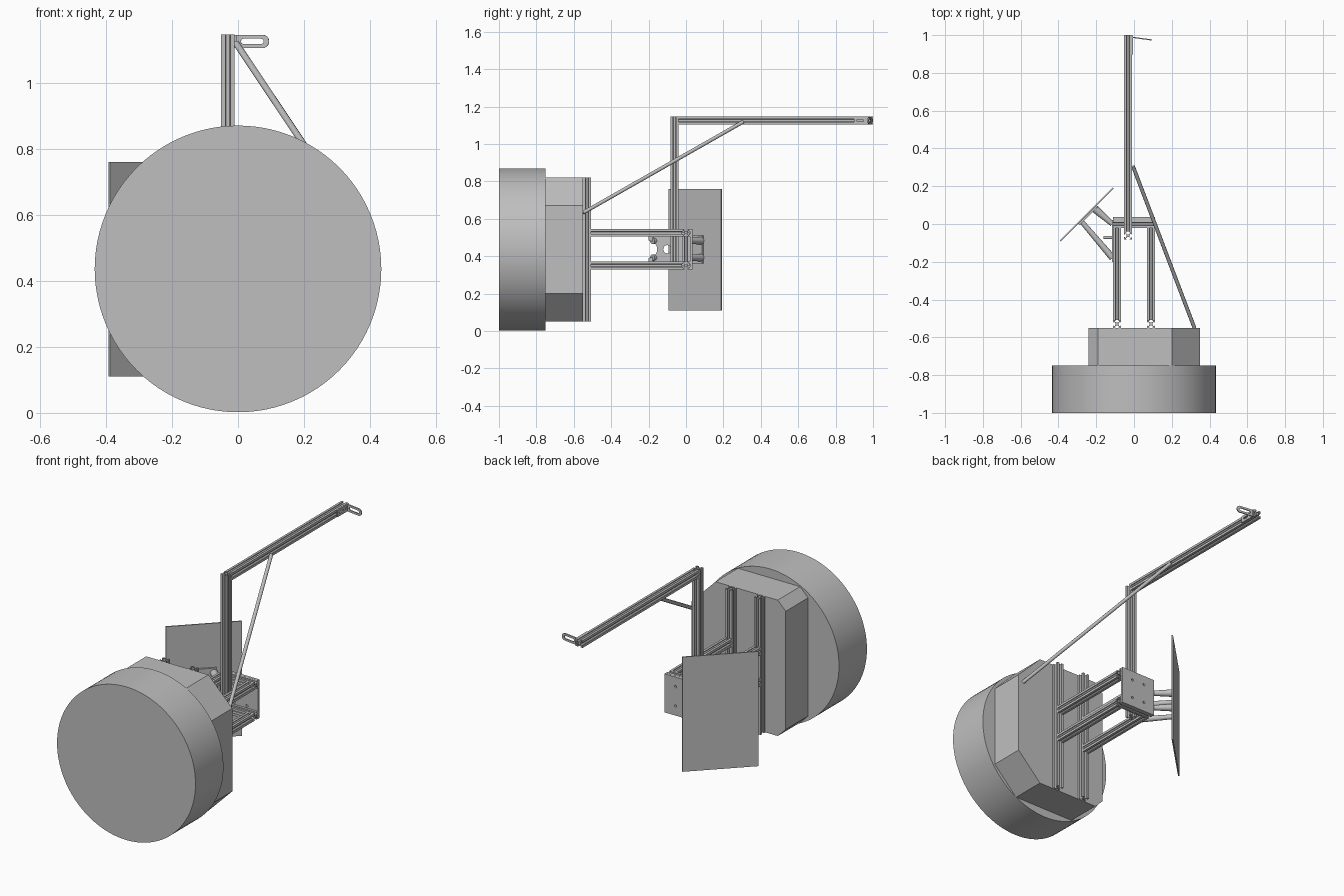
import bpy, math
from mathutils import Matrix, Vector

if "Cube" in bpy.data.objects:
    bpy.data.objects.remove(bpy.data.objects["Cube"], do_unlink=True)

grey = bpy.data.materials.new("plain_grey")
grey.use_nodes = True
grey.diffuse_color = (0.52, 0.52, 0.52, 1)
grey.node_tree.nodes["Principled BSDF"].inputs["Base Color"].default_value = (0.52, 0.52, 0.52, 1)

X, Y, Z = Vector((1, 0, 0)), Vector((0, 1, 0)), Vector((0, 0, 1))


def prism(name, loops, depth, origin, u, v):
    """Flat outline with optional hole loops, thickened evenly about origin."""
    curve = bpy.data.curves.new(name + "_outline", "CURVE")
    curve.dimensions = "2D"
    curve.fill_mode = "BOTH"
    curve.extrude = depth / 2
    for loop in loops:
        spline = curve.splines.new("POLY")
        spline.points.add(len(loop) - 1)
        for point, (a, b) in zip(spline.points, loop):
            point.co = (a, b, 0, 1)
        spline.use_cyclic_u = True
    temp = bpy.data.objects.new(name + "_temp", curve)
    bpy.context.collection.objects.link(temp)
    graph = bpy.context.evaluated_depsgraph_get()
    mesh = bpy.data.meshes.new_from_object(temp.evaluated_get(graph))
    bpy.data.objects.remove(temp, do_unlink=True)
    mesh.name = name
    mesh.materials.clear()
    mesh.materials.append(grey)
    mesh.shade_flat()
    obj = bpy.data.objects.new(name, mesh)
    bpy.context.collection.objects.link(obj)
    u, v = u.normalized(), v.normalized()
    frame = Matrix((u, v, u.cross(v))).transposed().to_4x4()
    obj.matrix_world = Matrix.Translation(origin) @ frame
    return obj


def rect(w, h):
    return [(-w / 2, -h / 2), (w / 2, -h / 2), (w / 2, h / 2), (-w / 2, h / 2)]


def arc(cx, cy, r, start=0, end=360, steps=20):
    angles = [math.radians(start + (end - start) * i / steps) for i in range(steps + (end - start < 360))]
    return [(cx + r * math.cos(a), cy + r * math.sin(a)) for a in angles]


def stadium(x0, x1, r):
    return arc(x1, 0, r, -90, 90, 10) + arc(x0, 0, r, 90, 270, 10)


def rod(name, p0, p1, r0, r1, sides=16):
    p0, p1 = Vector(p0), Vector(p1)
    bpy.ops.mesh.primitive_cone_add(vertices=sides, radius1=r0, radius2=r1,
                                    depth=(p1 - p0).length, location=(p0 + p1) / 2)
    obj = bpy.context.object
    obj.name = name
    obj.rotation_euler = (p1 - p0).to_track_quat("Z", "Y").to_euler()
    obj.data.materials.append(grey)
    bpy.ops.object.shade_smooth_by_angle(angle=math.radians(40))
    return obj


# Slotted rail cross-section: one side turned four times
H = 0.021
half = [(0.36, 1), (0.36, 0.82), (0.6, 0.82), (0.6, 0.7), (0.25, 0.36)]
side = [(1, 1)] + half + [(-a, b) for a, b in reversed(half)]
slot_profile = []
for turn in range(4):
    for a, b in side:
        for _ in range(turn):
            a, b = -b, a
        slot_profile.append((a * H, b * H))


def rail(name, p0, p1):
    p0, p1 = Vector(p0), Vector(p1)
    w = (p1 - p0).normalized()
    u = Y if abs(w.x) > 0.5 else X
    return prism(name, [slot_profile], (p1 - p0).length, (p0 + p1) / 2, u, w.cross(u))


# Drum and the clipped housing behind it
rod("drum", (0, -1, 0.436), (0, -0.75, 0.436), 0.434, 0.434, 96)
prism("housing", [[(-0.19, 0.05), (0.2, 0.05), (0.35, 0.2), (0.35, 0.67),
                   (0.2, 0.82), (-0.19, 0.82), (-0.24, 0.77), (-0.24, 0.1)]],
      0.2, Vector((0, -0.65, 0)), X, Z)

# Rail frame
for label, x in (("right", -0.09), ("left", 0.09)):
    rail(label + "_upright_rail", (x, -0.53, 0.05), (x, -0.53, 0.82))
    for level, z in (("upper", 0.525), ("lower", 0.35)):
        rail(f"{label}_{level}_arm", (x, -0.509, z), (x, -0.021, z))
for level, z in (("upper", 0.525), ("lower", 0.35)):
    rail(level + "_crossbar", (-0.111, 0, z), (0.111, 0, z))
rail("end_upright", (-0.09, 0, 0.371), (-0.09, 0, 0.504))

# End plate with four bolt holes
holes = [arc(a, b, 0.007, steps=12) for a in (-0.04, 0.04) for b in (-0.055, 0.055)]
prism("end_plate", [rect(0.222, 0.218)] + holes, 0.014, Vector((0, 0.029, 0.437)), X, Z)

# Mast and boom
rail("mast", (-0.031, -0.062, 0.33), (-0.031, -0.062, 1.146))
rail("boom", (-0.031, -0.04, 1.125), (-0.031, 1, 1.125))
rod("diagonal_brace", (0.32, -0.55, 0.632), (-0.005, 0.305, 1.118), 0.01, 0.01, 12)

# Slotted angle bracket on the boom tip
prism("bracket_base", [rect(0.1, 0.04), arc(0.028, 0, 0.007), stadium(-0.03, -0.005, 0.006)],
      0.006, Vector((-0.007, 0.948, 1.125)), Y, Z)
tab = [(-0.008, -0.02)] + arc(0.08, 0, 0.02, -90, 90, 12) + [(-0.008, 0.02)]
prism("bracket_tab", [tab, stadium(0.022, 0.076, 0.008)],
      0.006, Vector((-0.005, 0.988, 1.125)), Vector((0.99, -0.14, 0)), Z)

# Angled rear panel and its mounting plate
along = Vector((1, 1, 0)).normalized()
inward = Vector((1, -1, 0)).normalized()
centre = Vector((-0.25, 0.05, 0.435))
prism("panel", [rect(0.396, 0.65)], 0.007, centre, along, Z)
prism("panel_mount", [rect(0.13, 0.15)], 0.01, centre + inward * 0.0085, along, Z)

# Tapered struts holding the panel
for level, z in (("upper", 0.482), ("lower", 0.392)):
    rod(level + "_short_strut", (-0.207, 0.08, z), (-0.115, 0, z), 0.021, 0.013)
    rod(level + "_long_strut", (-0.275, 0.01, z), (-0.113, -0.18, z), 0.013, 0.018)

# Notched side plate between the arms
notch = arc(-0.2, 0, 0.046, 90, -90, 14)
outline = [(0.02, -0.09), (0.02, 0.09), (-0.2, 0.09)] + notch + [(-0.2, -0.09)]
prism("side_plate", [outline, arc(-0.1, 0, 0.022)], 0.006,
      Vector((-0.114, 0, 0.437)), Y, Z)
rod("side_stud", (-0.162, -0.072, 0.437), (-0.114, -0.072, 0.437), 0.008, 0.008, 12)
